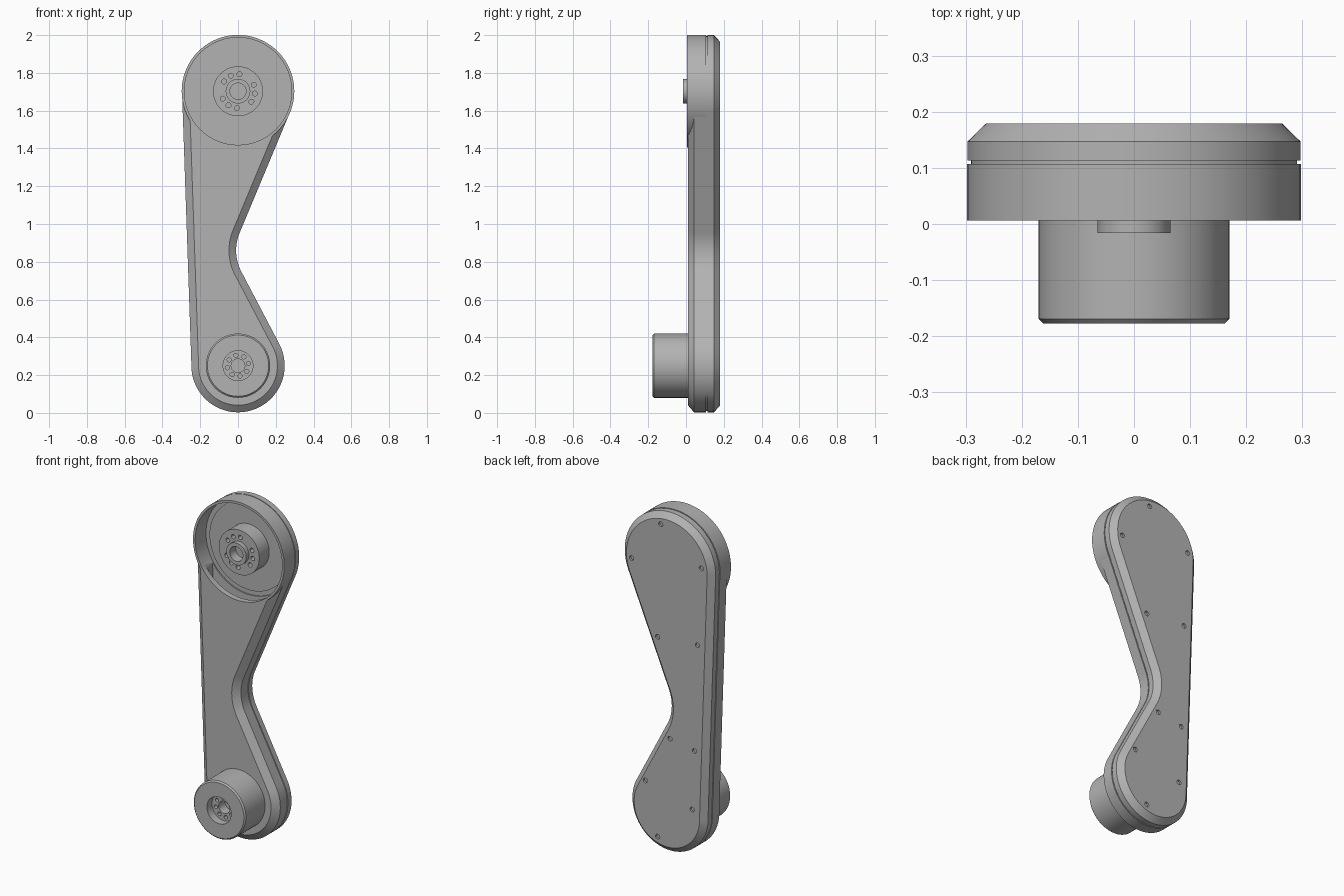
import bpy, bmesh
from math import sin, cos, pi, asin, acos, atan2, hypot, radians

old = bpy.data.objects.get("Cube")
if old:
    bpy.data.objects.remove(old, do_unlink=True)

grey = bpy.data.materials.new("satin grey")
grey.use_nodes = True
GREY = (0.45, 0.45, 0.45, 1)
grey.diffuse_color = GREY
grey.node_tree.nodes["Principled BSDF"].inputs["Base Color"].default_value = GREY

TOP_Z, TOP_R = 1.703, 0.297
LOW_Z, LOW_R = 0.25, 0.247
WAIST_X, WAIST_Z, WAIST_R = 0.23, 0.86, 0.24


def arc(cx, cz, r, a, b, n):
    return [(cx + r * cos(a + (b - a) * i / n), cz + r * sin(a + (b - a) * i / n))
            for i in range(n + 1)]


def outline(inset):
    """Arm silhouette: two round ends, straight on one side, waisted on the other."""
    left = pi - asin((TOP_R - LOW_R) / (TOP_Z - LOW_Z))
    dt, dl = WAIST_Z - TOP_Z, WAIST_Z - LOW_Z
    up = atan2(dt, WAIST_X) + acos((TOP_R + WAIST_R) / hypot(WAIST_X, dt))
    low = atan2(dl, WAIST_X) - acos((LOW_R + WAIST_R) / hypot(WAIST_X, dl))
    return (arc(0, TOP_Z, TOP_R - inset, up, left, 48)
            + arc(0, LOW_Z, LOW_R - inset, left, low + 2 * pi, 48)
            + arc(WAIST_X, WAIST_Z, WAIST_R + inset, low + pi, up + pi, 16))


def circle(r, cx, cz, n):
    return arc(cx, cz, r, 0, 2 * pi, n)[:-1]


def loft(bm, loops, closed=False):
    """Skin (points, y) loops; cap the ends, or join last to first."""
    rings = [[bm.verts.new((x, y, z)) for x, z in pts] for pts, y in loops]
    pairs = list(zip(rings, rings[1:]))
    if closed:
        pairs.append((rings[-1], rings[0]))
    else:
        bm.faces.new(rings[0])
        bm.faces.new(rings[-1])
    for a, b in pairs:
        for i in range(len(a)):
            j = (i + 1) % len(a)
            bm.faces.new((a[i], a[j], b[j], b[i]))


def finish(name, bm):
    bmesh.ops.recalc_face_normals(bm, faces=bm.faces[:])
    me = bpy.data.meshes.new(name)
    bm.to_mesh(me)
    bm.free()
    me.materials.append(grey)
    ob = bpy.data.objects.new(name, me)
    bpy.context.collection.objects.link(ob)
    return ob


def lofted(name, loops, closed=False):
    bm = bmesh.new()
    loft(bm, loops, closed)
    return finish(name, bm)


def turned(name, cz, profile, closed=False, n=80):
    return lofted(name, [(circle(r, 0, cz, n), y) for r, y in profile], closed)


def drills(name, spots, r, y0, y1):
    bm = bmesh.new()
    for x, z in spots:
        loft(bm, [(circle(r, x, z, 16), y0), (circle(r, x, z, 16), y1)])
    return finish(name, bm)


def activate(ob):
    bpy.ops.object.select_all(action="DESELECT")
    ob.select_set(True)
    bpy.context.view_layer.objects.active = ob


def cut(ob, cutter):
    cutter.hide_render = True
    mod = ob.modifiers.new("cut", "BOOLEAN")
    mod.operation, mod.solver, mod.object = "DIFFERENCE", "EXACT", cutter
    activate(ob)
    bpy.ops.object.modifier_apply(modifier=mod.name)


# Arm: bevelled shell and back cover with a fine seam between them
arm = lofted("arm", [(outline(d), y) for d, y in (
    (0.038, 0.01), (0, 0.042), (0, 0.107), (0.006, 0.107),
    (0.006, 0.113), (0, 0.113), (0, 0.147), (0.033, 0.179))])

# Rim of the open drum at the upper end
rim = turned("drum_rim", TOP_Z, ((0.298, 0.006), (0.298, 0.107),
                                 (0.284, 0.107), (0.284, 0.006)), closed=True, n=96)

# Drum bowl and the hollow inside the arm
bowl = turned("bowl_cutter", TOP_Z, ((0.288, -0.05), (0.288, 0.109)), n=96)
hollow = lofted("hollow_cutter", [(outline(0.055), 0.04), (outline(0.055), 0.1)])
screw_spots = [(0.04, 1.93), (0.23, 1.68), (-0.225, 1.74), (0.06, 1.26), (-0.2, 1.28),
               (-0.02, 0.68), (-0.18, 0.65), (0.14, 0.39), (-0.165, 0.3), (0.06, 0.08)]
screws = drills("screw_cutter", screw_spots, 0.014, 0.167, 0.2)
for tool in (bowl, hollow, screws):
    cut(arm, tool)
cut(rim, hollow)

# Raised floor plate in the drum
floor = turned("drum_floor", TOP_Z, ((0.258, 0.112), (0.258, 0.103)), n=96)

# Upper hub with a raised collar and three groups of bolt holes
hub = turned("upper_hub", TOP_Z, ((0.132, 0.11), (0.132, 0.01), (0.065, 0.01),
                                  (0.065, -0.016), (0.043, -0.016), (0.043, 0.04)))
hub_spots = [(0.09 * cos(radians(a + d)), TOP_Z + 0.09 * sin(radians(a + d)))
             for a in (115, 236, 352) for d in (-30, 0, 30)]
hub_drill = drills("hub_drill", hub_spots, 0.013, -0.03, 0.04)
cut(hub, hub_drill)

# Lower pod with a recessed drive flange
pod = turned("lower_pod", LOW_Z, ((0.17, 0.02), (0.17, -0.169), (0.162, -0.177),
                                  (0.079, -0.177), (0.079, -0.13),
                                  (0.036, -0.13), (0.036, -0.07)))
pod_spots = [(0.056 * cos(i * pi / 4 + 0.2), LOW_Z + 0.056 * sin(i * pi / 4 + 0.2))
             for i in range(8)]
pod_drill = drills("pod_drill", pod_spots, 0.011, -0.15, -0.1)
cut(pod, pod_drill)

for tool in (bowl, hollow, screws, hub_drill, pod_drill):
    bpy.data.objects.remove(tool, do_unlink=True)

for ob in (arm, rim, floor, hub, pod):
    activate(ob)
    bpy.ops.object.shade_smooth_by_angle(angle=radians(30))
